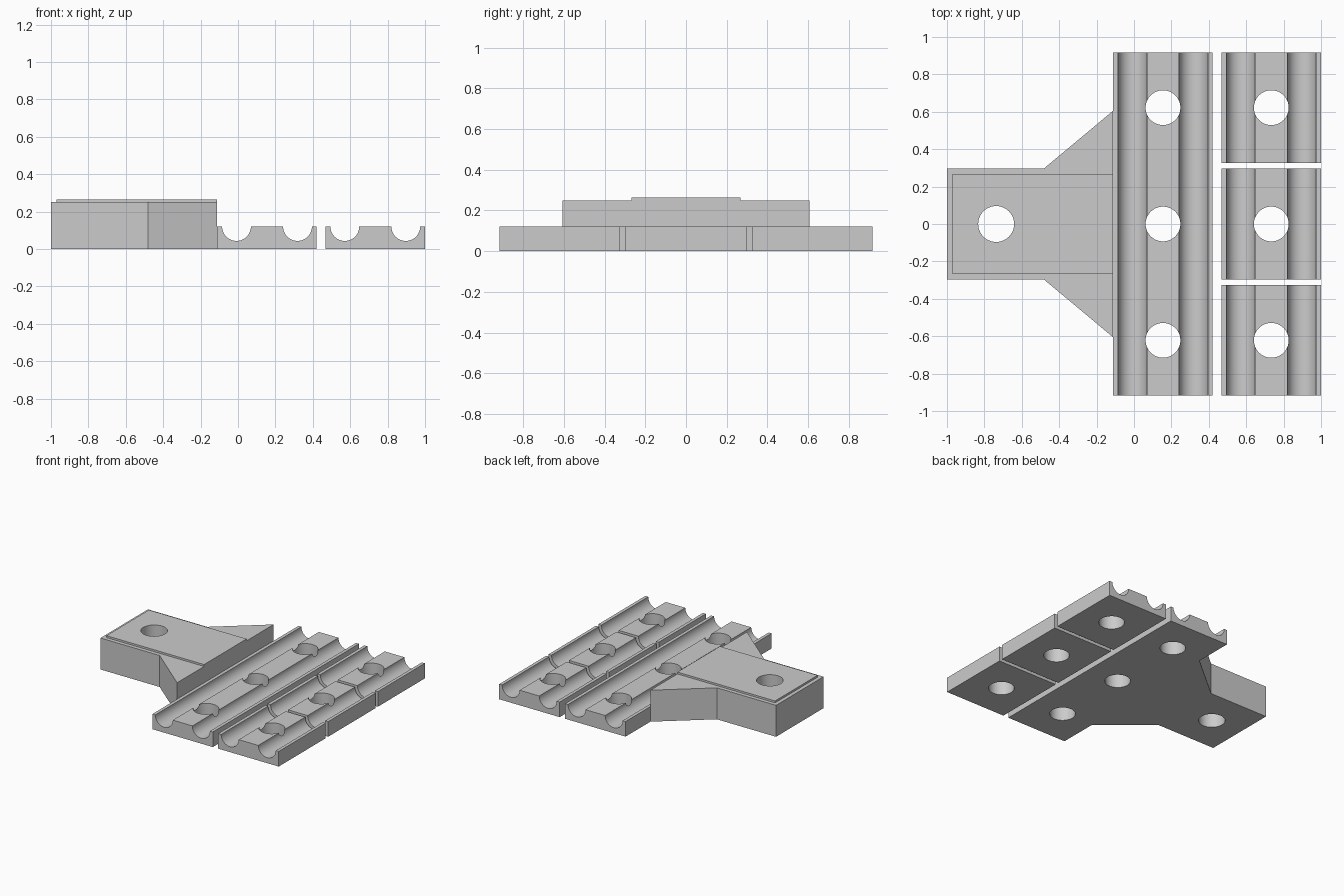
import bpy, bmesh, math
from mathutils import Vector

cube = bpy.data.objects.get("Cube")
if cube:
    bpy.data.objects.remove(cube, do_unlink=True)

grey = bpy.data.materials.new("plain_grey")
grey.use_nodes = True
COLOUR = (0.6, 0.6, 0.6, 1)
grey.diffuse_color = COLOUR
grey.node_tree.nodes["Principled BSDF"].inputs["Base Color"].default_value = COLOUR

HEIGHT, WIDTH, HALF_LENGTH = 0.12, 0.532, 0.917
GROOVE_R, GROOVE_OFFSET = 0.077, 0.163
HOLE_R = 0.093
HOLE_Y = 0.622


def prism(name, outline, direction):
    """Extrude a closed outline of 3D points along a direction."""
    bm = bmesh.new()
    face = bm.faces.new([bm.verts.new(p) for p in outline])
    new = bmesh.ops.extrude_face_region(bm, geom=[face])["geom"]
    verts = [v for v in new if isinstance(v, bmesh.types.BMVert)]
    bmesh.ops.translate(bm, verts=verts, vec=Vector(direction))
    bmesh.ops.recalc_face_normals(bm, faces=bm.faces)
    mesh = bpy.data.meshes.new(name)
    bm.to_mesh(mesh)
    bm.free()
    mesh.materials.append(grey)
    obj = bpy.data.objects.new(name, mesh)
    bpy.context.collection.objects.link(obj)
    return obj


def combine(obj, other, operation):
    """Apply a boolean and remove the second object."""
    bpy.context.view_layer.objects.active = obj
    mod = obj.modifiers.new(operation.title(), 'BOOLEAN')
    mod.operation, mod.object, mod.solver = operation, other, 'EXACT'
    bpy.ops.object.modifier_apply(modifier=mod.name)
    bpy.data.objects.remove(other, do_unlink=True)


def drill(obj, x, y, radius, sides=48):
    turns = [math.tau * i / sides for i in range(sides)]
    ring = [(x + radius * math.cos(a), y + radius * math.sin(a), -0.1) for a in turns]
    cutter = prism("hole_cutter", ring, (0, 0, 0.6))
    cutter.hide_render = True
    combine(obj, cutter, 'DIFFERENCE')


def grooved_block(name, cx, y0, y1, steps=24):
    """Flat bar with two half-round channels running along y."""
    half = WIDTH / 2
    outline = [(cx + half, y0, 0), (cx - half, y0, 0), (cx - half, y0, HEIGHT)]
    for side in (-1, 1):
        for i in range(steps + 1):
            a = math.pi * (1 + i / steps)
            outline.append((cx + side * GROOVE_OFFSET + GROOVE_R * math.cos(a), y0,
                            HEIGHT + GROOVE_R * math.sin(a)))
    outline.append((cx + half, y0, HEIGHT))
    return prism(name, outline, (0, y1 - y0, 0))


def finish(obj):
    bpy.ops.object.select_all(action='DESELECT')
    obj.select_set(True)
    bpy.context.view_layer.objects.active = obj
    bpy.ops.object.shade_smooth_by_angle(angle=math.radians(30))


# Long base rail with its flared mounting arm and raised pad
RAIL_X = 0.155
EDGE = RAIL_X - WIDTH / 2
base = grooved_block("base_rail_with_arm", RAIL_X, -HALF_LENGTH, HALF_LENGTH)
side = [(-1, 0.298), (-0.48, 0.298), (EDGE, 0.606)]
arm_outline = side + [(x, -y) for x, y in reversed(side)]
arm = prism("arm", [(x, y, 0) for x, y in arm_outline], (0, 0, 0.25))
pad_outline = [(-0.97, 0.267), (EDGE, 0.267), (EDGE, -0.267), (-0.97, -0.267)]
pad = prism("arm_pad", [(x, y, 0.1) for x, y in pad_outline], (0, 0, 0.165))
combine(arm, pad, 'UNION')
combine(base, arm, 'UNION')
for y in (-HOLE_Y, 0, HOLE_Y):
    drill(base, RAIL_X, y, HOLE_R)
drill(base, -0.737, 0, 0.096)
finish(base)

# Three separate clamp blocks
CLAMP_X = 1 - WIDTH / 2
clamps = (("front", -HALF_LENGTH, -0.327, -HOLE_Y),
          ("middle", -0.297, 0.297, 0),
          ("back", 0.327, HALF_LENGTH, HOLE_Y))
for label, y0, y1, hole_y in clamps:
    clamp = grooved_block(label + "_clamp", CLAMP_X, y0, y1)
    drill(clamp, CLAMP_X, hole_y, HOLE_R)
    finish(clamp)
